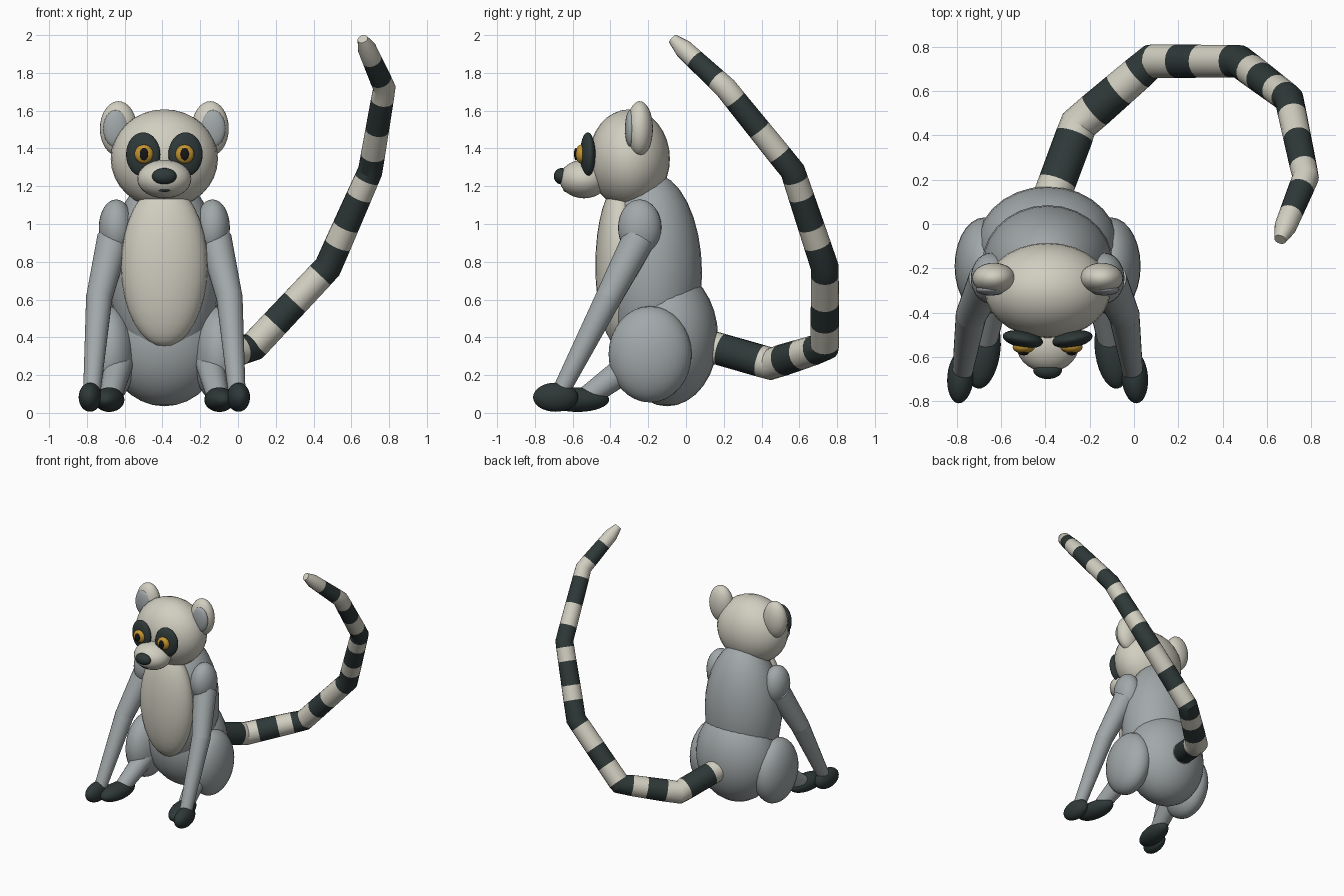
import bpy, bmesh, math
from mathutils import Vector, Matrix

cube = bpy.data.objects.get("Cube")
if cube:
    bpy.data.objects.remove(cube, do_unlink=True)


def material(name, rgb):
    m = bpy.data.materials.new(name)
    m.use_nodes = True
    m.diffuse_color = (*rgb, 1)
    m.node_tree.nodes["Principled BSDF"].inputs["Base Color"].default_value = (*rgb, 1)
    return m


CREAM = material("cream fur", (0.64, 0.62, 0.53))
GREY = material("grey fur", (0.36, 0.39, 0.40))
DARK = material("dark fur", (0.028, 0.04, 0.04))
GOLD = material("gold eye", (0.55, 0.30, 0.03))
BLACK = material("black pupil", (0.008, 0.008, 0.01))

MID = -0.39  # x of the body's plane of symmetry
SIDES = (("left", 1), ("right", -1))


def finish(name, bm, mats):
    mesh = bpy.data.meshes.new(name)
    bm.normal_update()
    for f in bm.faces:
        f.smooth = True
    bm.to_mesh(mesh)
    bm.free()
    for m in mats:
        mesh.materials.append(m)
    ob = bpy.data.objects.new(name, mesh)
    bpy.context.collection.objects.link(ob)
    return ob


def ball(name, loc, radii, mat, yaw=0.0):
    """Ellipsoid; x is measured from the body's middle."""
    bm = bmesh.new()
    bmesh.ops.create_uvsphere(bm, u_segments=28, v_segments=16, radius=1)
    bm.transform(Matrix.Diagonal((*radii, 1)))
    ob = finish(name, bm, [mat])
    ob.location = (MID + loc[0], loc[1], loc[2])
    ob.rotation_euler.z = math.radians(yaw)
    return ob


def limb(name, a, b, ra, rb, mat):
    """Tapered cylinder from a to b; x is measured from the body's middle."""
    a, b = Vector(a), Vector(b)
    bm = bmesh.new()
    bmesh.ops.create_cone(bm, cap_ends=True, segments=20, radius1=ra, radius2=rb,
                          depth=(b - a).length)
    ob = finish(name, bm, [mat])
    ob.location = (a + b) / 2 + Vector((MID, 0, 0))
    ob.rotation_euler = (b - a).to_track_quat("Z", "Y").to_euler()
    hard.append(ob)


hard = []  # objects that keep sharp edges

# Trunk and head
ball("pelvis", (0, -0.10, 0.40), (0.32, 0.27, 0.365), GREY)
ball("torso", (0, -0.18, 0.74), (0.295, 0.265, 0.53), GREY)
ball("belly", (0, -0.35, 0.78), (0.228, 0.13, 0.43), CREAM)
ball("head", (0, -0.30, 1.345), (0.284, 0.215, 0.262), CREAM)
ball("muzzle", (0, -0.54, 1.238), (0.143, 0.13, 0.102), CREAM)
ball("nose", (0, -0.66, 1.253), (0.065, 0.04, 0.043), DARK)
ball("mouth", (0, -0.635, 1.18), (0.035, 0.015, 0.01), DARK)

for side, s in SIDES:
    # Face and ears
    ball(side + "_ear", (s * 0.243, -0.245, 1.505), (0.098, 0.07, 0.145), CREAM)
    ball(side + "_inner_ear", (s * 0.257, -0.295, 1.505), (0.067, 0.028, 0.098), GREY)
    ball(side + "_eye_patch", (s * 0.112, -0.52, 1.368), (0.092, 0.038, 0.117), DARK, s * 10)
    ball(side + "_eye", (s * 0.108, -0.555, 1.37), (0.05, 0.03, 0.05), GOLD)
    ball(side + "_pupil", (s * 0.108, -0.583, 1.37), (0.022, 0.01, 0.033), BLACK)
    # Arm
    elbow, wrist = (s * 0.345, -0.41, 0.61), (s * 0.383, -0.66, 0.12)
    ball(side + "_shoulder", (s * 0.255, -0.245, 0.98), (0.092, 0.115, 0.15), GREY)
    limb(side + "_upper_arm", (s * 0.27, -0.25, 0.92), elbow, 0.088, 0.07, GREY)
    ball(side + "_elbow", elbow, (0.07,) * 3, GREY)
    limb(side + "_forearm", elbow, wrist, 0.07, 0.047, GREY)
    ball(side + "_hand", (s * 0.393, -0.69, 0.083), (0.06, 0.12, 0.077), DARK, s * 5)
    # Leg
    ball(side + "_thigh", (s * 0.285, -0.19, 0.31), (0.135, 0.22, 0.255), GREY)
    limb(side + "_shin", (s * 0.24, -0.27, 0.27), (s * 0.285, -0.53, 0.08), 0.078, 0.058, GREY)
    ball(side + "_foot", (s * 0.292, -0.575, 0.07), (0.078, 0.17, 0.065), DARK, s * 8)

# Tail: mitred tube, ringed at each bend and each change of stripe
path = [Vector(p) for p in ((-0.38, 0.10, 0.36), (-0.25, 0.45, 0.26), (0.08, 0.735, 0.35),
                            (0.475, 0.735, 0.77), (0.70, 0.565, 1.28),
                            (0.775, 0.21, 1.72), (0.66, -0.07, 1.98))]
radii = (0.085, 0.086, 0.077, 0.074, 0.066, 0.060, 0.028)
stripes = (0.25, 0.85, 1.22, 1.55, 1.8, 2.03, 2.29, 2.56, 2.9, 3.24, 3.43, 3.74,
           3.92, 4.2, 4.5, 4.86, 5.17, 5.58)
taper, taper_radius, sides = 5.8, 0.05, 18
dirs = [(q - p).normalized() for p, q in zip(path, path[1:])]
stops = sorted({*stripes, taper, *(float(i) for i in range(len(path)))})

bm = bmesh.new()
rings = []
axis = Vector((0, 0, 1)).cross(dirs[0]).normalized()
for t in stops:
    i = min(int(t), len(dirs) - 1)
    f = t - i
    centre = path[i].lerp(path[i + 1], f)
    if i < len(dirs) - 1 or f == 0:
        end = radii[i + 1] if i < len(dirs) - 1 else taper_radius
        r = radii[i] + (end - radii[i]) * f
    elif t <= taper:
        r = radii[i] + (taper_radius - radii[i]) * f / (taper - i)
    else:
        r = radii[-1]
    # At a bend the ring lies in the plane halfway between both directions
    d = dirs[i] if f or i == 0 else (dirs[i - 1] + dirs[i]).normalized()
    axis = (axis - d * axis.dot(d)).normalized()
    other = d.cross(axis)
    rings.append([bm.verts.new(centre + r * (axis * math.cos(a) + other * math.sin(a)))
                  for a in (math.tau * k / sides for k in range(sides))])
for t0, t1, ra, rb in zip(stops, stops[1:], rings, rings[1:]):
    dark = sum(b < (t0 + t1) / 2 for b in stripes) % 2
    for k in range(sides):
        n = (k + 1) % sides
        bm.faces.new((ra[k], ra[n], rb[n], rb[k])).material_index = dark
bm.faces.new(rings[0][::-1])
bm.faces.new(rings[-1])
hard.append(finish("tail", bm, [CREAM, DARK]))

# Smooth shading with sharp bends and ends
bpy.ops.object.select_all(action="DESELECT")
for ob in hard:
    ob.select_set(True)
bpy.context.view_layer.objects.active = hard[0]
bpy.ops.object.shade_smooth_by_angle(angle=math.radians(25))
